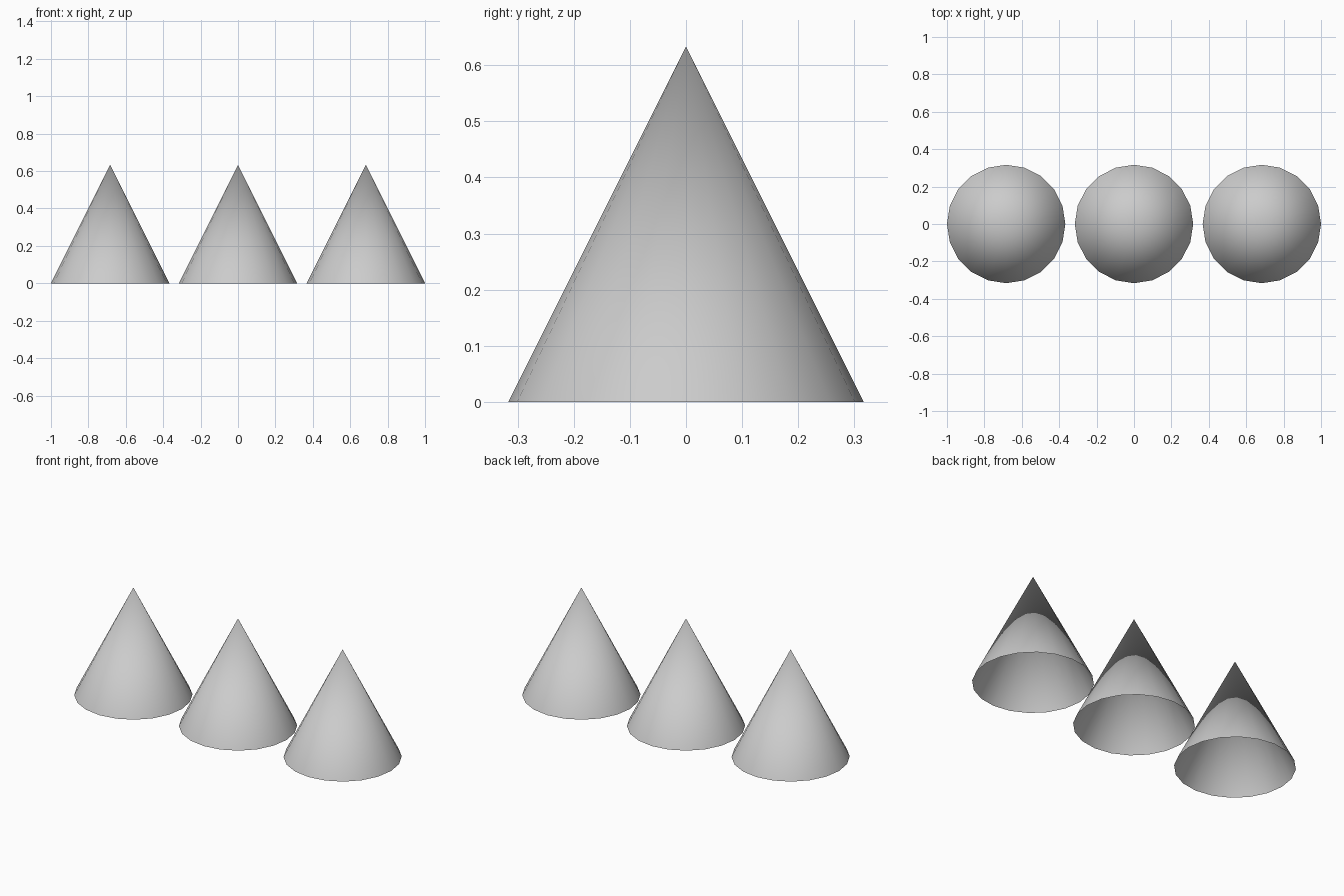
import bpy, bmesh
from mathutils import Matrix

if "Cube" in bpy.data.objects:
    bpy.data.objects.remove(bpy.data.objects["Cube"])

RADIUS = 0.3165
HEIGHT = 0.633
SPACING = 1 - RADIUS


def open_cone(name, x):
    """Smooth 20-sided cone shell with a single apex and no base."""
    bm = bmesh.new()
    bmesh.ops.create_cone(bm, cap_ends=False, segments=20,
                          radius1=RADIUS, radius2=0, depth=HEIGHT,
                          matrix=Matrix.Translation((0, 0, HEIGHT / 2)))
    bmesh.ops.remove_doubles(bm, verts=bm.verts[:], dist=1e-4)
    for face in bm.faces:
        face.smooth = True
    mesh = bpy.data.meshes.new(name)
    bm.to_mesh(mesh)
    bm.free()
    obj = bpy.data.objects.new(name, mesh)
    obj.location.x = x
    bpy.context.collection.objects.link(obj)


# Row of three separate cones
for side, name in ((-1, "left_cone"), (0, "middle_cone"), (1, "right_cone")):
    open_cone(name, side * SPACING)
